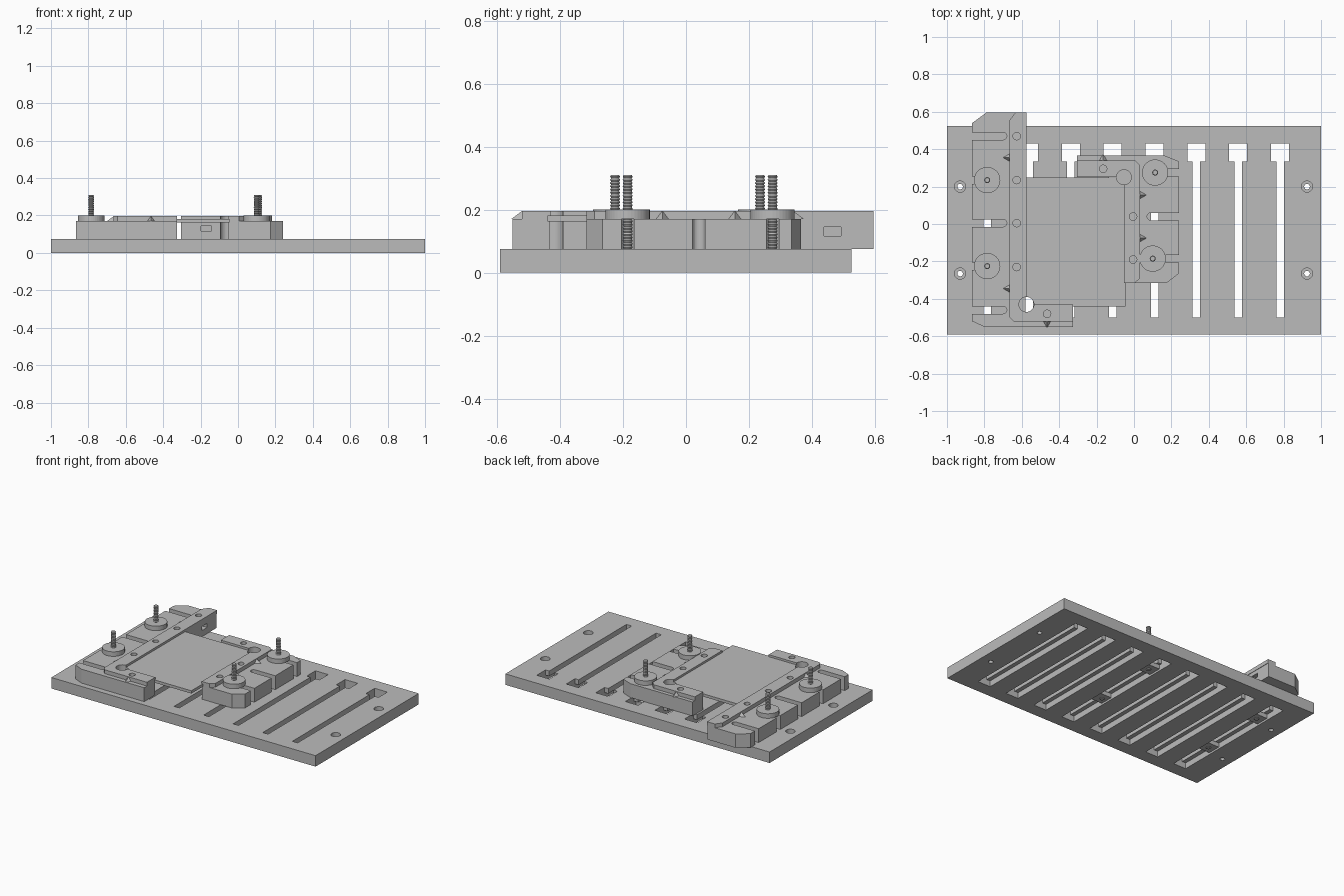
import bpy, bmesh, math
from mathutils import Vector

old = bpy.data.objects.get("Cube")
if old:
    bpy.data.objects.remove(old, do_unlink=True)

grey = bpy.data.materials.new("machined_grey")
grey.use_nodes = True
grey.diffuse_color = (0.5, 0.5, 0.5, 1)
grey.node_tree.nodes["Principled BSDF"].inputs["Base Color"].default_value = (0.5, 0.5, 0.5, 1)


def make(name, bm):
    bmesh.ops.recalc_face_normals(bm, faces=bm.faces)
    mesh = bpy.data.meshes.new(name)
    bm.to_mesh(mesh)
    bm.free()
    mesh.materials.append(grey)
    ob = bpy.data.objects.new(name, mesh)
    bpy.context.scene.collection.objects.link(ob)
    return ob


def prism(bm, pts, z0, z1):
    """Extrude a flat outline between two heights."""
    low = [bm.verts.new((x, y, z0)) for x, y in pts]
    high = [bm.verts.new((x, y, z1)) for x, y in pts]
    bm.faces.new(low[::-1])
    bm.faces.new(high)
    n = len(pts)
    for i in range(n):
        j = (i + 1) % n
        bm.faces.new((low[i], low[j], high[j], high[i]))


def rect(x0, x1, y0, y1):
    return [(x0, y0), (x1, y0), (x1, y1), (x0, y1)]


def circle(x, y, r, n=32):
    return [(x + r * math.cos(math.tau * i / n), y + r * math.sin(math.tau * i / n))
            for i in range(n)]


def open_slot(x_end, x_open, y, w=0.04):
    """Slot with a round inner end, open past the block edge."""
    s = 1 if x_open > x_end else -1
    r = w / 2
    c = x_end + s * r
    arc = [math.pi * (0.5 + i / 10) for i in range(11)]
    return [(c + s * r * math.cos(a), y + r * math.sin(a)) for a in arc] + \
           [(x_open, y - r), (x_open, y + r)]


def solid(name, pts, z0, z1):
    bm = bmesh.new()
    prism(bm, pts, z0, z1)
    return make(name, bm)


def cut(ob, cutters):
    """Subtract a list of (outline, bottom, top) prisms."""
    bm = bmesh.new()
    for c in cutters:
        prism(bm, *c)
    tool = make("cutter", bm)
    tool.hide_render = True
    mod = ob.modifiers.new("cut", "BOOLEAN")
    mod.operation, mod.solver, mod.object = "DIFFERENCE", "EXACT", tool
    bpy.context.view_layer.update()
    done = bpy.data.meshes.new_from_object(
        ob.evaluated_get(bpy.context.evaluated_depsgraph_get()))
    ob.modifiers.clear()
    ob.data = done
    bpy.data.objects.remove(tool, do_unlink=True)


# Base plate with T slots and counterbored mounting holes
BASE, BLOCK, RAIL = 0.075, 0.17, 0.196
slot_x = [-0.785 + 0.2237 * i for i in range(8)]
base = solid("base_plate", rect(-1, 1, -0.59, 0.525), 0, BASE)
keys = [([(x - 0.02, -0.5), (x + 0.02, -0.5), (x + 0.02, 0.335), (x + 0.048, 0.335),
          (x + 0.048, 0.43), (x - 0.048, 0.43), (x - 0.048, 0.335), (x - 0.02, 0.335)],
         -0.1, 0.2) for x in slot_x]
mounts = [(x, y) for x in (-0.93, 0.925) for y in (0.2, -0.265)]
cut(base, keys + [(circle(x, y, 0.015), -0.1, 0.2) for x, y in mounts])
cut(base, [(rect(x - 0.048, x + 0.048, -0.5, 0.43), -0.1, 0.04) for x in slot_x]
    + [(circle(x, y, 0.03), 0.045, 0.2) for x, y in mounts])


def jaw(side, block_pts, rail_pts, relief, holes, slots, window):
    block = solid(side + "_jaw_block", block_pts, BASE, BLOCK)
    cut(block, [(s, 0, 0.3) for s in slots] + [(circle(*relief, 0.04), 0, 0.3), window]
        + [(circle(x, y, 0.02), 0.15, 0.3) for x, y in holes])
    rail = solid(side + "_jaw_rail", rail_pts, BLOCK, RAIL)
    cut(rail, [(circle(*relief, 0.04), 0, 0.3)]
        + [(circle(x, y, 0.02), 0, 0.3) for x, y in holes])


def pointer(name, x, y, dx, dy):
    """Small pyramid leaning on the rail and pointing outward."""
    bm = bmesh.new()
    out, across = Vector((dx, dy, 0)), Vector((-dy, dx, 0)) * 0.02
    foot = Vector((x, y, BLOCK))
    v = [bm.verts.new(p) for p in (foot + across, foot - across, foot + out * 0.035,
                                   foot + Vector((0, 0, RAIL - BLOCK)))]
    for f in ((0, 1, 2), (0, 1, 3), (1, 2, 3), (2, 0, 3)):
        bm.faces.new([v[i] for i in f])
    make(name, bm)


# Jaw on the model's right (-x)
right_bolts = [(-0.785, 0.235), (-0.785, -0.225)]
jaw("right",
    [(-0.865, 0.54), (-0.79, 0.595), (-0.578, 0.595), (-0.578, -0.432), (-0.325, -0.432),
     (-0.325, -0.55), (-0.8, -0.55), (-0.865, -0.52)],
    [(-0.665, 0.555), (-0.635, 0.595), (-0.575, 0.595), (-0.575, -0.43), (-0.325, -0.43),
     (-0.325, -0.52), (-0.645, -0.52), (-0.665, -0.5)],
    (-0.575, -0.43),
    [(-0.627, y) for y in (0.47, 0.235, 0.005, -0.23)] + [(-0.465, -0.48)],
    [open_slot(-0.68, -1, y) for y in (0.47, 0.005, -0.46)]
    + [open_slot(-0.73, -1, y) for _, y in right_bolts],
    (rect(-0.64, -0.5, 0.438, 0.492), 0.117, 0.145))
pointer("right_pointer_back", -0.665, 0.355, -1, 0)
pointer("right_pointer_front", -0.665, -0.345, -1, 0)
pointer("right_pointer_arm", -0.465, -0.52, 0, -1)

# Jaw on the model's left (+x)
left_bolts = [(0.113, 0.275), (0.1, -0.185)]
jaw("left",
    [(-0.305, 0.365), (0.165, 0.365), (0.24, 0.335), (0.24, -0.265), (0.175, -0.315),
     (-0.052, -0.315), (-0.052, 0.252), (-0.305, 0.252)],
    [(-0.305, 0.34), (0.005, 0.34), (0.032, 0.315), (0.032, -0.29), (0.005, -0.315),
     (-0.054, -0.315), (-0.054, 0.25), (-0.305, 0.25)],
    (-0.054, 0.25),
    [(-0.005, 0.04), (-0.005, -0.19), (-0.165, 0.295)],
    [open_slot(0.07, 0.4, 0.04)] + [open_slot(0.06, 0.4, y) for _, y in left_bolts],
    (rect(-0.197, -0.143, 0.2, 0.31), 0.117, 0.145))
pointer("left_pointer_back", 0.032, 0.155, 1, 0)
pointer("left_pointer_front", 0.032, -0.075, 1, 0)
pointer("left_pointer_arm", -0.165, 0.34, 0, 1)

# Thin sheet held between the jaws
sheet = solid("workpiece_sheet", rect(-0.574, -0.045, -0.44, 0.249), 0.163, 0.182)
cut(sheet, [(circle(-0.575, -0.43, 0.04), 0, 0.3), (circle(-0.054, 0.25, 0.04), 0, 0.3)])


def threaded_rod(name, x, y, z0, z1, sides=16, pitch=0.01):
    """Stack of ridges around a vertical axis."""
    bm = bmesh.new()
    count = round((z1 - z0) / pitch) * 2
    rings = []
    for k in range(count + 1):
        z = z0 + (z1 - z0) * k / count
        r = 0.016 if k % 2 else 0.0125
        rings.append([bm.verts.new((px, py, z)) for px, py in circle(x, y, r, sides)])
    for a, b in zip(rings, rings[1:]):
        for i in range(sides):
            j = (i + 1) % sides
            bm.faces.new((a[i], a[j], b[j], b[i]))
    bm.faces.new(rings[0][::-1])
    bm.faces.new(rings[-1])
    make(name, bm)


# Clamping hardware: washer, threaded rod and T nut in the slot
for i, (x, y) in enumerate(right_bolts + left_bolts, 1):
    solid(f"washer_{i}", circle(x, y, 0.07, 40), BLOCK, 0.201)
    threaded_rod(f"threaded_rod_{i}", x, y, 0.005, 0.31)
    nut_x = min(slot_x, key=lambda s: abs(s - x))
    solid(f"slot_nut_{i}", rect(nut_x - 0.045, nut_x + 0.045, y - 0.045, y + 0.045),
          0.01, 0.039)
